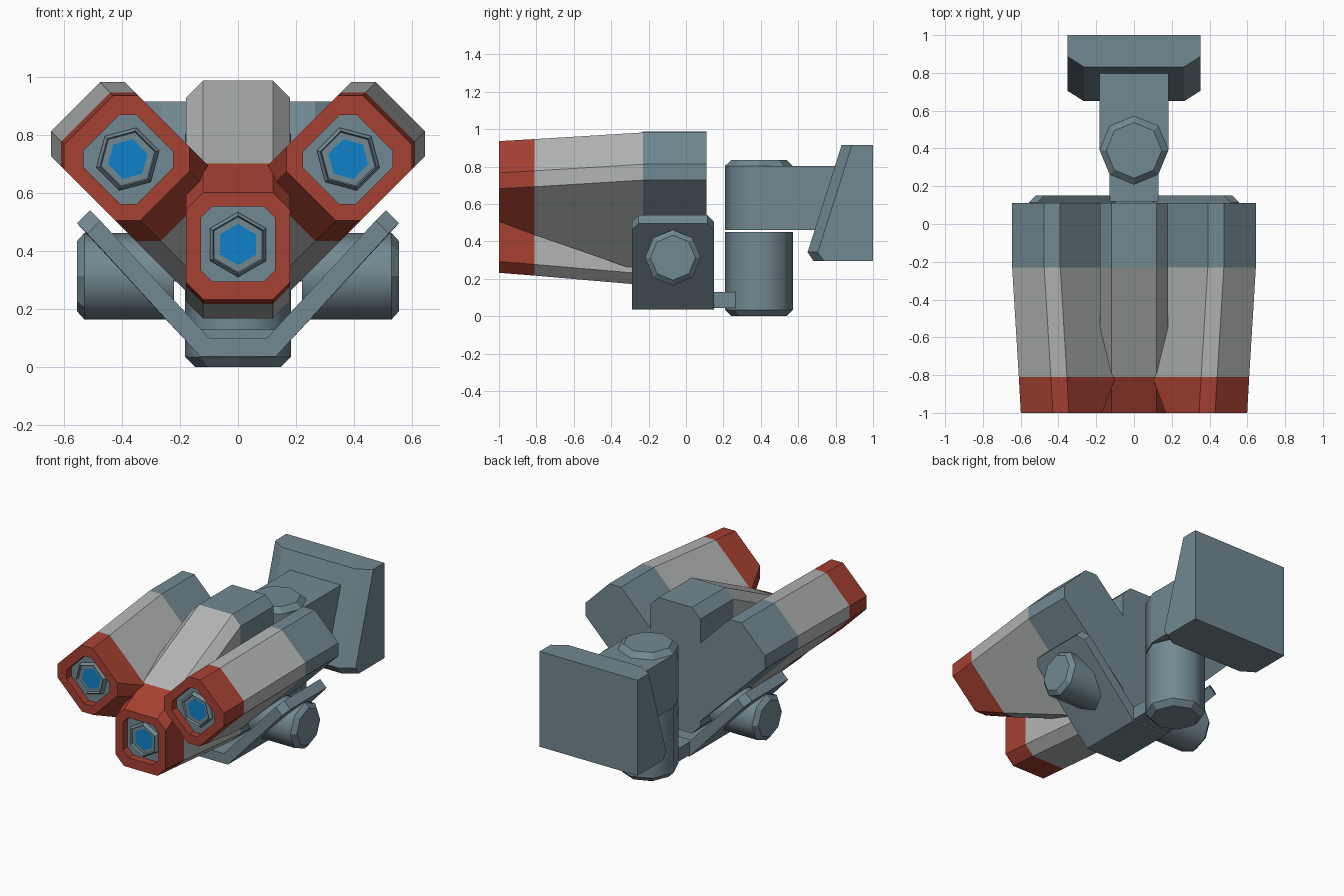
import bpy, bmesh, math
from mathutils import Vector

if "Cube" in bpy.data.objects:
    bpy.data.objects.remove(bpy.data.objects["Cube"])


def material(name, rgb):
    m = bpy.data.materials.new(name)
    m.diffuse_color = (*rgb, 1)
    m.use_nodes = True
    m.node_tree.nodes["Principled BSDF"].inputs["Base Color"].default_value = m.diffuse_color
    return m


SLATE = material("slate blue grey", (0.17, 0.25, 0.285))
LIGHT = material("light grey", (0.45, 0.46, 0.46))
RED = material("brick red", (0.38, 0.052, 0.032))
BLUE = material("lens blue", (0.005, 0.22, 0.58))
ALL = [SLATE, LIGHT, RED, BLUE]


def loft(name, rings, mats=None, cap_mats=(0, 0), smooth=()):
    """Skin a list of equal-length rings; one material index per band."""
    bm = bmesh.new()
    loops = [[bm.verts.new(p) for p in r] for r in rings]
    n = len(loops[0])
    for k in range(len(loops) - 1):
        for i in range(n):
            j = (i + 1) % n
            f = bm.faces.new((loops[k][i], loops[k][j], loops[k + 1][j], loops[k + 1][i]))
            f.material_index = mats[k] if mats else 0
            f.smooth = k in smooth
    for loop, mi in zip((loops[0], loops[-1]), cap_mats):
        bm.faces.new(loop).material_index = mi
    bmesh.ops.recalc_face_normals(bm, faces=bm.faces)
    me = bpy.data.meshes.new(name)
    bm.to_mesh(me)
    bm.free()
    for m in ALL:
        me.materials.append(m)
    ob = bpy.data.objects.new(name, me)
    bpy.context.collection.objects.link(ob)
    return ob


def box(name, x, y0, y1, z0, z1):
    return loft(name, [[(-x, y0, z), (x, y0, z), (x, y1, z), (-x, y1, z)] for z in (z0, z1)])


def octagon(a, b, w, c):
    """Chamfered rectangle in (u, v): a outwards, b inwards, half width w."""
    return [(a, w - c), (a, c - w), (a - c, -w), (c - b, -w),
            (-b, c - w), (-b, w - c), (c - b, w), (a - c, w)]


def lamp(name, cx, cz, ux, uz):
    def place(points, y):
        return [(cx + u * ux - v * uz, y, cz + u * uz + v * ux) for u, v in points]

    # Housing: recess floor, recess wall, red nose, grey taper, slate rear
    opening = octagon(0.128, 0.132, 0.128, 0.04)
    rings = [place(opening, -0.95), place(opening, -1.0)]
    for y, a, b in ((-1.0, 0.19, 0.18), (-0.81, 0.205, 0.28),
                    (-0.23, 0.255, 0.565), (0.11, 0.255, 0.565)):
        rings.append(place(octagon(a, b, 0.18, 0.06), y))
    loft(name + "_housing", rings, (2, 2, 2, 1, 0))

    # Hexagonal lens with a blue front
    def hexagon(r, y):
        return place([(r * math.cos(k * math.pi / 3), r * math.sin(k * math.pi / 3))
                      for k in range(6)], y)
    loft(name + "_lens", [hexagon(0.112, -0.945), hexagon(0.112, -0.965), hexagon(0.10, -0.98),
                          hexagon(0.095, -0.965), hexagon(0.071, -0.965)],
         (0, 0, 0, 0), (0, 3))


def post(name, axis, centre, sections, smooth):
    """Eight-sided cylinder along x or z from (position, radius) sections."""
    rings = []
    for t, r in sections:
        ring = []
        for k in range(8):
            p, q = r * math.cos(k * math.pi / 4), r * math.sin(k * math.pi / 4)
            ring.append((t, centre[0] + p, centre[1] + q) if axis == "x"
                        else (centre[0] + p, centre[1] + q, t))
        rings.append(ring)
    return loft(name, rings, smooth=smooth)


# Three lamps: one low in the middle, two tilted outwards
D = math.sqrt(0.5)
lamp("centre_lamp", 0, 0.422, 0, -1)
lamp("right_lamp", 0.38, 0.717, D, D)
lamp("left_lamp", -0.38, 0.717, -D, D)


# V-shaped cradle with clipped tip corners
def cradle_ring(y, clip):
    half = [(0.13, 0.036), (0.555 - clip, 0.495 - clip),
            (0.51 - clip, 0.54 - clip), (0.10, 0.10)]
    pts = half + [(-x, z) for x, z in reversed(half)]
    return [(x, y, z) for x, z in pts]


loft("cradle", [cradle_ring(-0.29, 0.035), cradle_ring(-0.255, 0),
                cradle_ring(0.115, 0), cradle_ring(0.15, 0.035)])

# Side knobs
for side, s in (("right", 1), ("left", -1)):
    post(side + "_knob", "x", (-0.07, 0.313),
         [(s * 0.22, 0.149), (s * 0.53, 0.149), (s * 0.556, 0.12)], (0,))

# Swivel joint, linked to the cradle by a tab
post("lower_pivot", "z", (0, 0.39), [(0.0, 0.147), (0.034, 0.182), (0.45, 0.182)], (1,))
post("upper_pivot", "z", (0, 0.39), [(0.46, 0.182), (0.803, 0.182), (0.836, 0.147)], (0,))
box("cradle_tab", 0.13, 0.12, 0.27, 0.045, 0.13)

# Arm to the wall
box("wall_arm", 0.182, 0.39, 0.86, 0.461, 0.803)


# Wall plate with a sloping, chamfered front
def plate_ring(z, yf):
    return [(-0.352, 1, z), (-0.352, yf + 0.055, z), (-0.265, yf, z),
            (0.265, yf, z), (0.352, yf + 0.055, z), (0.352, 1, z)]


loft("wall_plate", [plate_ring(0.295, 0.682), plate_ring(0.342, 0.65), plate_ring(0.915, 0.832)])
